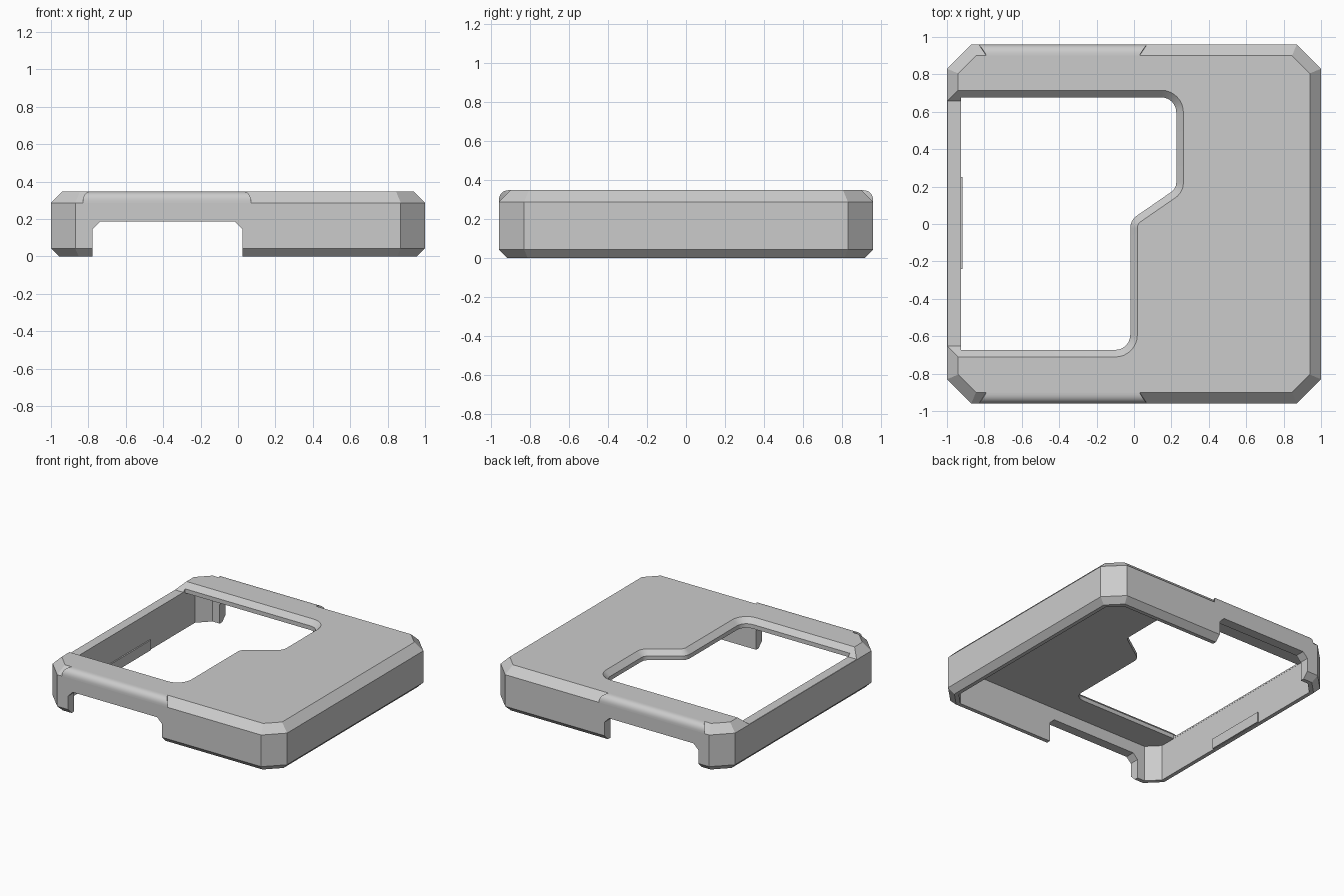
import bpy, bmesh, math
from mathutils import Vector

default = bpy.data.objects.get("Cube")
if default:
    bpy.data.objects.remove(default, do_unlink=True)

grey = bpy.data.materials.new("plain grey")
grey.use_nodes = True
colour = (0.6, 0.6, 0.6, 1)
grey.diffuse_color = colour
grey.node_tree.nodes["Principled BSDF"].inputs["Base Color"].default_value = colour


def outline(corners, offset, steps=8):
    """Counter-clockwise (x, y, radius) corners, rounded and grown by offset."""
    points = []
    for i, (x, y, r) in enumerate(corners):
        p = Vector((x, y))
        before = (p - Vector(corners[i - 1][:2])).normalized()
        after = (Vector(corners[(i + 1) % len(corners)][:2]) - p).normalized()
        n1, n2 = Vector((before.y, -before.x)), Vector((after.y, -after.x))
        miter = (n1 + n2) / (1 + n1.dot(n2))
        if r == 0:
            points.append(p + miter * offset)
            continue
        turn = 1 if before.cross(after) > 0 else -1
        centre = p - miter * r * turn
        for k in range(steps + 1):
            n = n1.slerp(n2, k / steps)
            points.append(centre + n * (turn * r + offset))
    return points


def make(name, rings, solid=True):
    """Skin a stack of equal-length 3D rings, or open strips if not solid."""
    bm = bmesh.new()
    rows = [[bm.verts.new(v) for v in ring] for ring in rings]
    n = len(rows[0])
    for low, high in zip(rows, rows[1:]):
        for i in range(n if solid else n - 1):
            j = (i + 1) % n
            bm.faces.new((low[i], low[j], high[j], high[i]))
    if solid:
        bm.faces.new(rows[0])
        bm.faces.new(rows[-1])
    else:
        bmesh.ops.remove_doubles(bm, verts=bm.verts, dist=0.0001)
    bmesh.ops.recalc_face_normals(bm, faces=bm.faces)
    if not solid and sum(f.normal.z * f.calc_area() for f in bm.faces) < 0:
        bmesh.ops.reverse_faces(bm, faces=bm.faces)
    mesh = bpy.data.meshes.new(name)
    bm.to_mesh(mesh)
    bm.free()
    mesh.materials.append(grey)
    obj = bpy.data.objects.new(name, mesh)
    bpy.context.collection.objects.link(obj)
    return obj


def stack(name, corners, levels):
    return make(name, [[(p.x, p.y, z) for p in outline(corners, d)] for z, d in levels])


def cut(target, cutter):
    mod = target.modifiers.new("cut", "BOOLEAN")
    mod.operation, mod.solver, mod.object = "DIFFERENCE", "EXACT", cutter
    bpy.context.view_layer.objects.active = target
    bpy.ops.object.modifier_apply(modifier=mod.name)
    bpy.data.objects.remove(cutter, do_unlink=True)


def smooth(obj, angle):
    bpy.ops.object.select_all(action="DESELECT")
    obj.select_set(True)
    bpy.context.view_layer.objects.active = obj
    bpy.ops.object.shade_smooth_by_angle(angle=math.radians(angle))


# Chamfered shell with clipped corners
W, D, C = 1.0, 0.96, 0.13
SHOULDER, TOP, R = 0.287, 0.347, 0.06
octagon = [(-W + C, -D, 0), (W - C, -D, 0), (W, -D + C, 0), (W, D - C, 0),
           (W - C, D, 0), (-W + C, D, 0), (-W, D - C, 0), (-W, -D + C, 0)]
shell = stack("case_shell", octagon, [(0, -0.043), (0.043, 0), (SHOULDER, 0), (TOP, -R)])

# Hollow inside, open at the bottom
cut(shell, stack("hollow", octagon, [(-0.1, -0.073), (0.277, -0.073)]))


# Bevelled top window running out over the side wall, with an upright lip below
def window(left):
    return [(left, -0.673, 0), (-0.02, -0.673, 0.08), (-0.02, 0.02, 0.08),
            (0.226, 0.19, 0.06), (0.226, 0.677, 0.08), (left, 0.677, 0)]


cut(shell, stack("window_bevel", window(-1.2), [(0.289, -0.02), (0.369, 0.06)]))
cut(shell, stack("window_lip", window(-0.926), [(0.2, 0), (0.309, 0)]))

# Notches through the front and back walls
notch = [(-0.777, -0.1), (0.023, -0.1), (0.023, 0.147), (-0.017, 0.187),
         (-0.737, 0.187), (-0.777, 0.147)]
cut(shell, make("notch", [[(x, y, z) for x, z in notch] for y in (-1.2, 1.2)]))
smooth(shell, 20)

# Rounded edge bulges on the front and back, their end faces dying into the chamfer
for name, side in (("front_rounded_edge", -1), ("back_rounded_edge", 1)):
    rings = []
    for end, on_chamfer in ((-1, True), (-1, False), (1, False), (1, True)):
        ring = []
        for k in range(13):
            t = k / 12
            if on_chamfer:
                out, up, x = 1 - t, t, 0.45 - 0.04 * t
            else:
                c, s = max(0, math.cos(t * math.pi / 2)), math.sin(t * math.pi / 2)
                out, up, x = c ** 0.8, s ** 0.8, 0.41 + 0.04 * c
            ring.append((-0.38 + end * x, side * (D - R + R * out), SHOULDER + R * up))
        rings.append(ring)
    smooth(make(name, rings, solid=False), 30)

# Small catch inside the low side wall
catch = [(-0.935, -0.24, 0), (-0.917, -0.24, 0), (-0.917, 0.25, 0), (-0.935, 0.25, 0)]
stack("inner_catch", catch, [(0.002, 0), (0.08, 0)])
